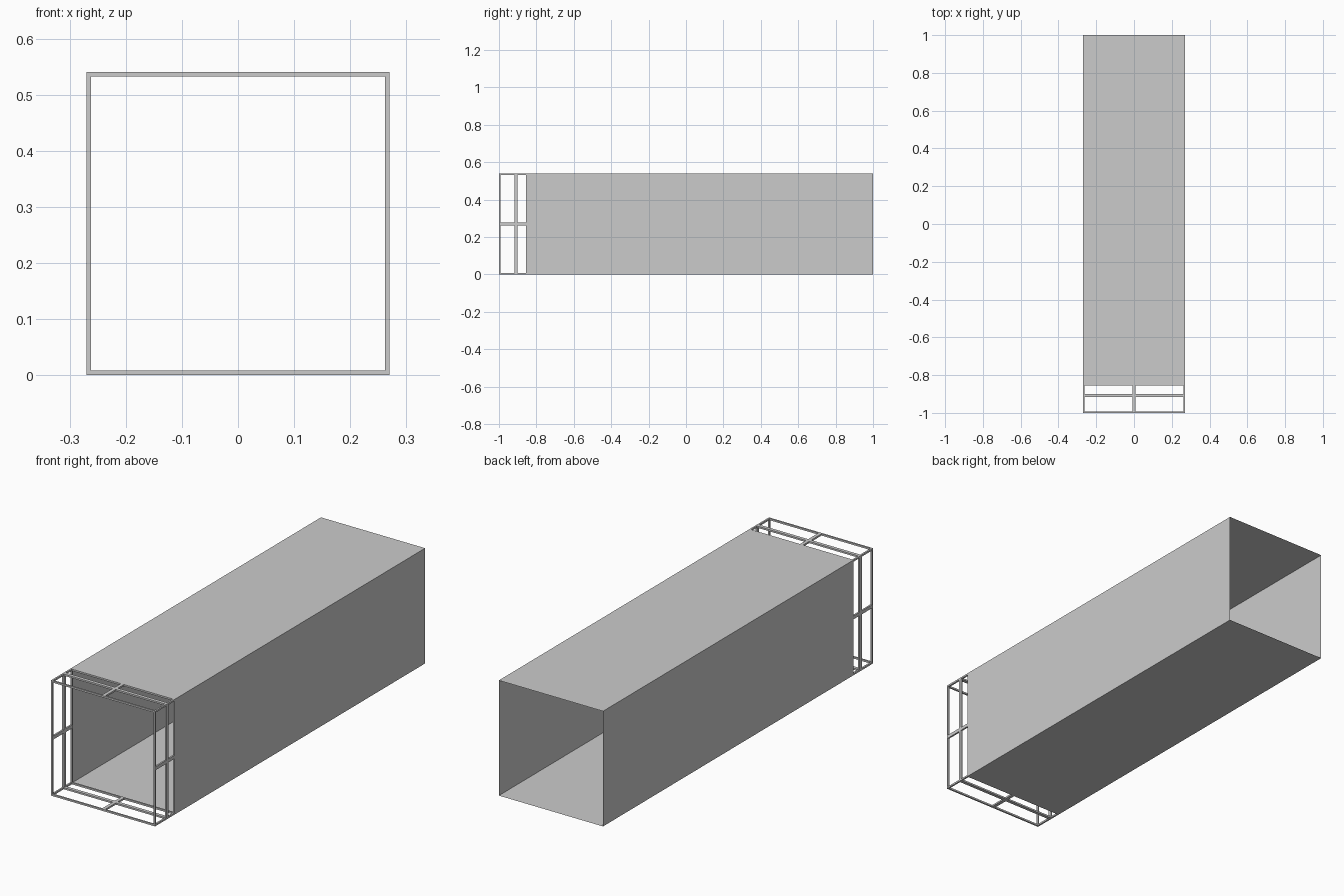
import bpy, bmesh

if "Cube" in bpy.data.objects:
    bpy.data.objects.remove(bpy.data.objects["Cube"])

H = 0.27                            # half width of the square section
T = 0.008                           # bar depth
Y0, YM, Y1, YB = -1.0, -0.908, -0.852, 1.0


def make_object(name, bm):
    me = bpy.data.meshes.new(name)
    bm.to_mesh(me)
    bm.free()
    ob = bpy.data.objects.new(name, me)
    bpy.context.collection.objects.link(ob)
    return ob


def box(bm, lo, hi):
    verts = bmesh.ops.create_cube(bm, size=1)["verts"]
    for v in verts:
        for i in range(3):
            v.co[i] = (lo[i] + hi[i]) / 2 + v.co[i] * (hi[i] - lo[i])


# open-ended tunnel made of thin sheet
bm = bmesh.new()
corners = [(-H, 0), (H, 0), (H, 2 * H), (-H, 2 * H)]
front = [bm.verts.new((x, Y1, z)) for x, z in corners]
back = [bm.verts.new((x, YB, z)) for x, z in corners]
for i in range(4):
    j = (i + 1) % 4
    bm.faces.new((front[i], front[j], back[j], back[i]))
bmesh.ops.recalc_face_normals(bm, faces=bm.faces)
make_object("tunnel_sheet", bm)


# square hoops across the mouth
def hoop(name, ya, yb):
    bm = bmesh.new()
    for z in (0, 2 * H - T):
        box(bm, (-H, ya, z), (H, yb, z + T))
    for x in (-H, H - T):
        box(bm, (x, ya, T), (x + T, yb, 2 * H - T))
    make_object(name, bm)


hoop("front_hoop", Y0, Y0 + T)
hoop("middle_hoop", YM - T, YM + T)
hoop("rear_hoop", Y1 - T / 2, Y1 + T / 2)

# lengthwise rails: four corners, then four mid-side rails
bm = bmesh.new()
for x in (-H, H - T):
    for z in (0, 2 * H - T):
        box(bm, (x, Y0, z), (x + T, Y1, z + T))
make_object("corner_rails", bm)

bm = bmesh.new()
for z in (0, 2 * H - T):
    box(bm, (-T, Y0, z), (T, Y1, z + T))
for x in (-H, H - T):
    box(bm, (x, Y0, H - T), (x + T, Y1, H + T))
make_object("middle_rails", bm)
